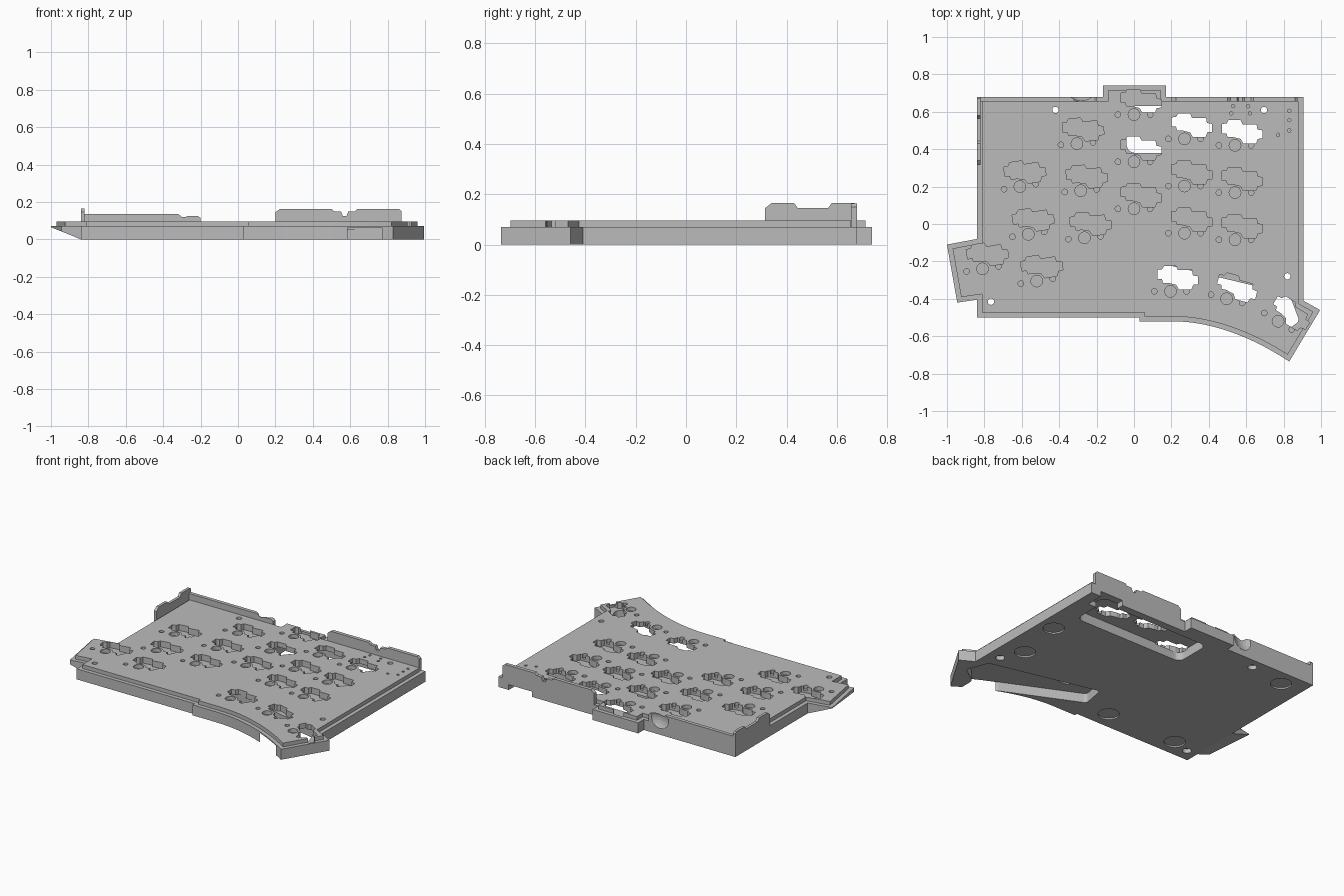
import bpy, bmesh, math
from mathutils import Vector, Matrix

cube = bpy.data.objects.get("Cube")
if cube:
    bpy.data.objects.remove(cube, do_unlink=True)

grey = bpy.data.materials.new("plain_grey")
grey.use_nodes = True
grey.diffuse_color = (0.5, 0.5, 0.5, 1)
grey.node_tree.nodes["Principled BSDF"].inputs["Base Color"].default_value = (0.5, 0.5, 0.5, 1)


def add_prism(bm, pts, low, high, axis="z", rounding=0):
    """Extrude a 2D outline along z, y (outline in xz) or x (outline in yz)."""
    place = {"z": lambda a, b, c: (a, b, c),
             "y": lambda a, b, c: (a, c, b),
             "x": lambda a, b, c: (c, a, b)}[axis]
    lower = [bm.verts.new(place(a, b, low)) for a, b in pts]
    upper = [bm.verts.new(place(a, b, high)) for a, b in pts]
    n = len(pts)
    bm.faces.new(lower)
    bm.faces.new(upper)
    for i in range(n):
        j = (i + 1) % n
        bm.faces.new((lower[i], lower[j], upper[j], upper[i]))
    if rounding:
        edges = [bm.edges.get((a, b)) for a, b in zip(lower, upper)]
        bmesh.ops.bevel(bm, geom=edges, offset=rounding, segments=5,
                        profile=0.5, affect="EDGES")


def make(name, bm):
    bmesh.ops.recalc_face_normals(bm, faces=bm.faces)
    mesh = bpy.data.meshes.new(name)
    bm.to_mesh(mesh)
    bm.free()
    mesh.materials.append(grey)
    obj = bpy.data.objects.new(name, mesh)
    bpy.context.collection.objects.link(obj)
    return obj


def prism(name, *args, **kw):
    bm = bmesh.new()
    add_prism(bm, *args, **kw)
    return make(name, bm)


def combine(target, tool, operation="DIFFERENCE"):
    mod = target.modifiers.new("combine", "BOOLEAN")
    mod.operation, mod.solver, mod.object = operation, "EXACT", tool
    bpy.context.view_layer.objects.active = target
    bpy.ops.object.modifier_apply(modifier=mod.name)
    bpy.data.objects.remove(tool, do_unlink=True)


def circle(x, y, r, n=24):
    return [(x + r * math.cos(math.tau * i / n), y + r * math.sin(math.tau * i / n))
            for i in range(n)]


def rect(a, b, c, d):
    return [(a, b), (c, b), (c, d), (a, d)]


def inset(pts, d):
    """Mitred inward offset of an anticlockwise outline."""
    out = []
    for i, p in enumerate(pts):
        p = Vector(p)
        u = (p - Vector(pts[i - 1])).normalized()
        v = (Vector(pts[(i + 1) % len(pts)]) - p).normalized()
        nu, nv = Vector((-u.y, u.x)), Vector((-v.y, v.x))
        out.append(tuple(p + (nu + nv) * d / (1 + nu.dot(nv))))
    return out


# Case outline with a curved thumb edge and two side tabs
start, ctrl, end = Vector((0.2, -0.52)), Vector((0.5, -0.52)), Vector((0.83, -0.735))
curve = [tuple(start * (1 - t) ** 2 + ctrl * 2 * t * (1 - t) + end * t * t)
         for t in [i / 14 for i in range(15)]]
outline = [(-0.84, -0.5), (0.03, -0.5), (0.03, -0.52)] + curve + [
    (0.995, -0.46), (0.905, -0.41), (0.905, 0.68), (0.17, 0.68), (0.17, 0.74),
    (-0.165, 0.74), (-0.165, 0.68), (-0.84, 0.68), (-0.84, -0.08),
    (-1, -0.11), (-0.945, -0.42), (-0.84, -0.405)]

case = prism("keyboard_case", outline, 0, 0.07)
combine(case, prism("top_plate", inset(outline, 0.026), 0.03, 0.095), "UNION")

# Raised rims: back left, back right and left side
back_left = [(-0.84, 0.05), (-0.2, 0.05), (-0.2, 0.115), (-0.215, 0.125),
             (-0.27, 0.125), (-0.28, 0.12), (-0.3, 0.12), (-0.32, 0.135),
             (-0.84, 0.135)]
back_right = [(0.2, 0.05), (0.875, 0.05), (0.875, 0.15), (0.86, 0.163),
              (0.64, 0.163), (0.625, 0.15), (0.59, 0.15), (0.58, 0.125),
              (0.56, 0.125), (0.55, 0.15), (0.515, 0.15), (0.5, 0.163),
              (0.225, 0.163), (0.2, 0.145)]
left_side = [(0.315, 0.05), (0.68, 0.05), (0.68, 0.155), (0.67, 0.165), (0.58, 0.165),
             (0.565, 0.145), (0.445, 0.145), (0.43, 0.165), (0.34, 0.165),
             (0.315, 0.145)]
combine(case, prism("back_left_rim", back_left, 0.656, 0.68, axis="y"), "UNION")
combine(case, prism("back_right_rim", back_right, 0.656, 0.68, axis="y"), "UNION")
combine(case, prism("left_rim", left_side, -0.84, -0.822, axis="x"), "UNION")

# Sloping underside of the left tab
slope = [(-1.05, 0.085), (-0.84, 0), (-0.84, -0.05), (-1.05, -0.05)]
combine(case, prism("tab_slope", slope, -0.45, -0.05, axis="y"))

# Underside channels and connector pocket
combine(case, prism("back_channel", rect(-0.04, 0.38, 0.77, 0.63), -0.05, 0.062,
                    rounding=0.045))
thumb = [(0.07, -0.36), (0.1, -0.2), (0.83, -0.375), (0.885, -0.52),
         (0.77, -0.6), (0.77, -0.8), (0.59, -0.8), (0.59, -0.6)]
combine(case, prism("thumb_channel", thumb, -0.05, 0.062, rounding=0.02))
combine(case, prism("connector_pocket", rect(0.66, 0.56, 0.83, 0.75), -0.05, 0.035))

# Finger scoop in the back face
bm = bmesh.new()
bmesh.ops.create_uvsphere(bm, u_segments=32, v_segments=16, radius=0.1,
                          matrix=Matrix.Translation((-0.285, 0.757, 0.105)))
combine(case, make("scoop", bm))

# Switch positions with their turn in degrees
switches = [(-0.61, 0.2, 9), (-0.565, -0.055, 9), (-0.81, -0.24, 9), (-0.52, -0.305, 9),
            (0.195, -0.36, 0), (0.495, -0.4, -15), (0.77, -0.52, -31)]
for x, top, step, turn in [(-0.305, 0.43, 0.02, 4.5), (0, 0.585, 0, 0),
                           (0.27, 0.455, 0, 0), (0.54, 0.42, 0, 0)]:
    switches += [(x + step * i, top - 0.252 * i, turn) for i in range(3)]

socket = [(-0.07, 0.065), (-0.07, 0.115), (-0.045, 0.117), (-0.035, 0.135), (0.03, 0.135),
          (0.04, 0.113), (0.115, 0.113), (0.12, 0.085), (0.148, 0.08), (0.148, 0.038),
          (0.122, 0.035), (0.112, 0.01), (0.045, 0.01), (0.03, 0.035), (-0.01, 0.045),
          (-0.04, 0.045), (-0.045, 0.065)]
sockets, pins = bmesh.new(), bmesh.new()
for x, y, turn in switches:
    c, s = math.cos(math.radians(turn)), math.sin(math.radians(turn))
    add_prism(sockets, [(x + a * c - b * s, y + a * s + b * c) for a, b in socket],
              0.055, 0.12)
    add_prism(pins, circle(x, y, 0.031), 0.07, 0.12)
    for side in (-0.086, 0.086):
        add_prism(pins, circle(x + side * c, y + side * s, 0.015, 16), 0.07, 0.12)
for x, y in [(0.53, 0.63), (0.61, 0.63), (0.52, 0.592), (0.62, 0.592),
             (0.83, 0.605), (0.83, 0.555), (0.83, 0.5), (0.77, 0.477)]:
    add_prism(pins, circle(x, y, 0.009, 12), 0.07, 0.12)
combine(case, make("socket_pockets", sockets))
combine(case, make("pin_pockets", pins))

# Screw holes through the case, and shallow foot recesses below
holes, feet = bmesh.new(), bmesh.new()
for x, y in [(-0.42, 0.61), (0.695, 0.61), (0.82, -0.28), (-0.765, -0.415)]:
    add_prism(holes, circle(x, y, 0.017), -0.05, 0.12)
    add_prism(feet, circle(x, y, 0.028), -0.05, 0.03)
for x, y in [(0.8, 0.2), (0.75, -0.13), (-0.12, -0.38), (-0.64, -0.38), (-0.68, 0.57)]:
    add_prism(feet, circle(x, y, 0.065, 32), -0.05, 0.01)
combine(case, make("screw_holes", holes))
combine(case, make("foot_recesses", feet))
